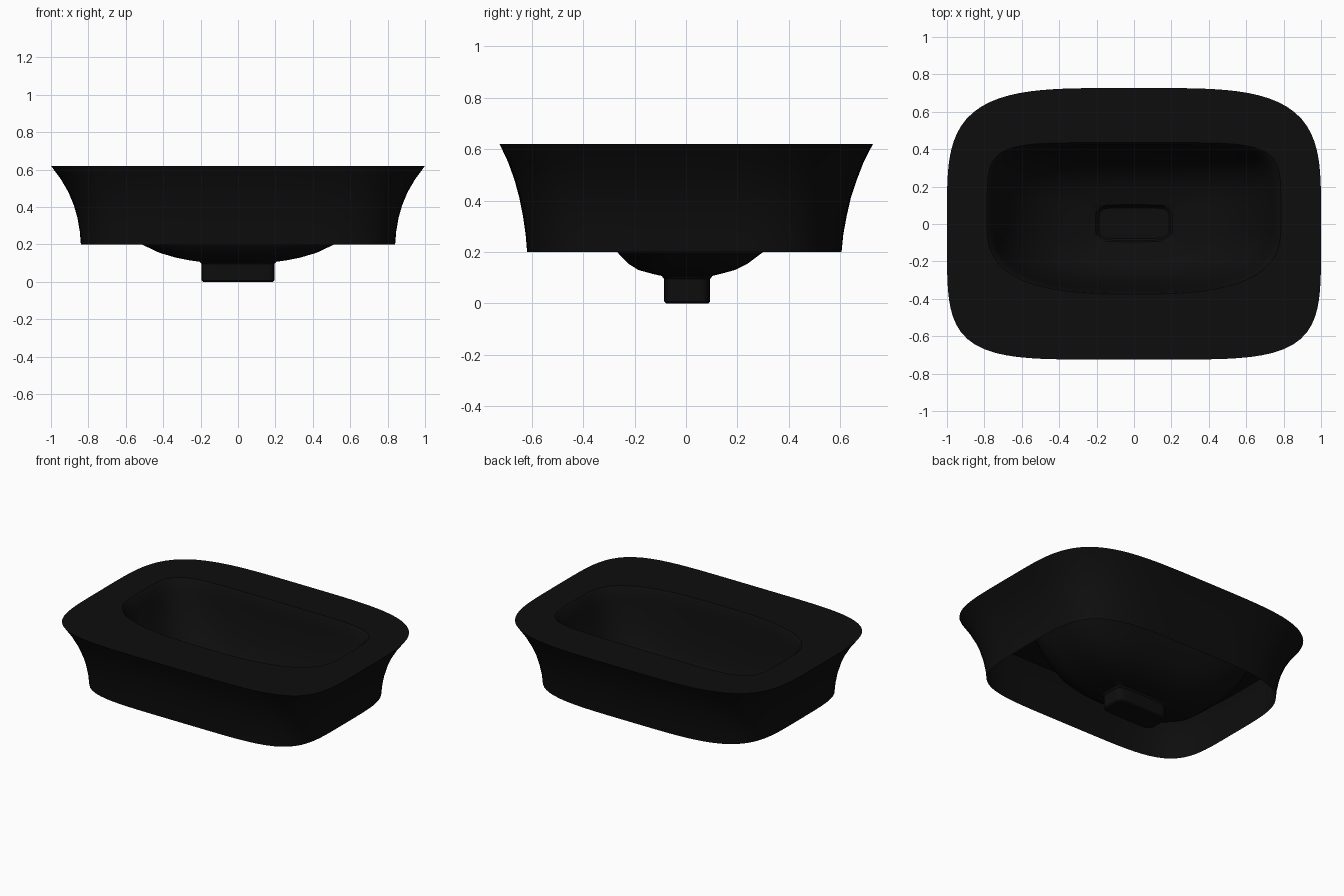
import bpy, bmesh, math

mat = bpy.data.materials.new("glossy black")
mat.diffuse_color = (0.0042, 0.0042, 0.0042, 1)
N = 128


def ring(bm, z, hx, back, front, nb, nf):
    """Rounded rectangle loop with its own roundness at the back and front."""
    loop = []
    for i in range(N):
        t = 2 * math.pi * (i + 0.5) / N
        c, s = math.cos(t), math.sin(t)
        # even out the points along the outline
        c, s = c * hx, s * (back if s > 0 else front)
        hy, n = (back, nb) if s > 0 else (front, nf)
        r = (abs(c / hx) ** n + abs(s / hy) ** n) ** (-1 / n)
        loop.append(bm.verts.new((c * r, s * r, z)))
    return loop


def loft(name, rows, cap=False):
    """Skin a stack of loops, listed from the outside in."""
    bm = bmesh.new()
    loops = [ring(bm, *r) for r in rows]
    for a, b in zip(loops, loops[1:]):
        for i in range(N):
            j = (i + 1) % N
            bm.faces.new((a[i], a[j], b[j], b[i]))
    if cap:
        bm.faces.new(loops[-1])
    me = bpy.data.meshes.new(name)
    bm.to_mesh(me)
    bm.free()
    me.materials.append(mat)
    ob = bpy.data.objects.new(name, me)
    bpy.context.collection.objects.link(ob)
    bpy.context.view_layer.objects.active = ob
    ob.select_set(True)
    bpy.ops.object.shade_smooth_by_angle(angle=math.radians(35))
    ob.select_set(False)
    return ob


# flared outer skirt, open underneath
loft("outer_skirt", [
    (0.20, 0.840, 0.605, 0.618, 4.0, 5.0),
    (0.27, 0.846, 0.612, 0.624, 4.0, 5.0),
    (0.34, 0.858, 0.625, 0.634, 4.0, 5.0),
    (0.41, 0.878, 0.641, 0.648, 4.0, 5.0),
    (0.48, 0.907, 0.664, 0.667, 4.0, 5.0),
    (0.55, 0.948, 0.691, 0.692, 4.0, 5.0),
    (0.62, 1.000, 0.727, 0.725, 4.0, 5.0)])

# flat rim around the opening
loft("rim", [
    (0.62, 1.000, 0.727, 0.725, 4.0, 5.0),
    (0.62, 0.785, 0.435, 0.375, 6.0, 2.8)])

# bowl sinking to the drain
loft("bowl", [
    (0.620, 0.785, 0.435, 0.375, 6.0, 2.8),
    (0.605, 0.768, 0.426, 0.366, 5.8, 2.8),
    (0.540, 0.745, 0.415, 0.356, 5.2, 2.8),
    (0.450, 0.715, 0.400, 0.342, 4.6, 2.8),
    (0.350, 0.665, 0.374, 0.322, 4.0, 2.8),
    (0.270, 0.600, 0.343, 0.300, 3.6, 2.8),
    (0.200, 0.515, 0.300, 0.268, 3.4, 2.9),
    (0.155, 0.420, 0.240, 0.225, 3.4, 3.1),
    (0.130, 0.335, 0.190, 0.185, 3.8, 3.6),
    (0.115, 0.260, 0.135, 0.130, 4.5, 4.5),
    (0.107, 0.205, 0.103, 0.095, 6.0, 6.0),
    (0.095, 0.194, 0.094, 0.085, 6.0, 6.0)])

# drain well below the bowl
loft("drain_well", [
    (0.095, 0.194, 0.094, 0.085, 6.0, 6.0),
    (0.008, 0.194, 0.094, 0.085, 6.0, 6.0),
    (0.000, 0.186, 0.086, 0.077, 6.0, 6.0)], cap=True)
